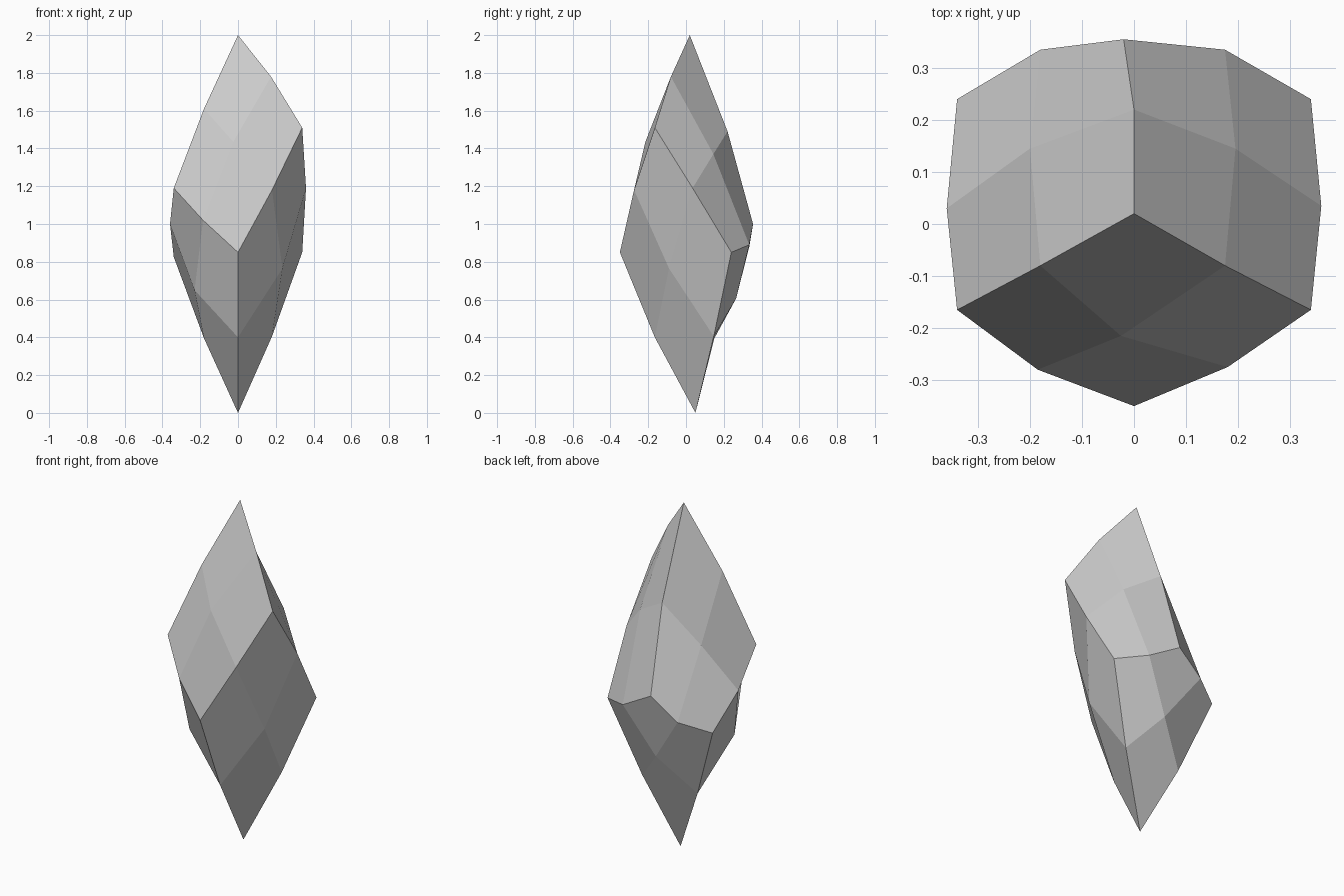
import bpy, bmesh

if "Cube" in bpy.data.objects:
    bpy.data.objects.remove(bpy.data.objects["Cube"])

# A stretched cube standing on one corner: 8 corners (T = top tip, G = bottom tip)
corners = {
    'T': (0, 0.02, 2), 'A': (-0.34, -0.165, 1.19), 'B': (0.34, -0.165, 1.51),
    'C': (-0.02, 0.355, 1.0), 'D': (0.34, 0.24, 0.85), 'E': (-0.34, 0.24, 0.825),
    'F': (0, -0.35, 0.85), 'G': (0, 0.05, 0),
}
# Slightly bulged edge midpoints
mids = {
    'AT': (-0.18, -0.08, 1.61), 'BT': (0.175, -0.08, 1.78), 'CT': (0, 0.22, 1.49),
    'AF': (-0.185, -0.28, 1.02), 'BF': (0.18, -0.275, 1.18),
    'BD': (0.36, 0.035, 1.19), 'CD': (0.175, 0.335, 0.89),
    'CE': (-0.18, 0.335, 0.88), 'AE': (-0.36, 0.03, 1.0),
    'FG': (0, -0.165, 0.4), 'DG': (0.18, 0.147, 0.405), 'EG': (-0.18, 0.15, 0.395),
}
# Centre of each of the six sides
sides = {
    'TAFB': (-0.025, -0.215, 1.435), 'TBDC': (0.195, 0.145, 1.37),
    'TCEA': (-0.2, 0.145, 1.265), 'GFBD': (0.235, -0.09, 0.765),
    'GEAF': (-0.23, -0.12, 0.65), 'GDCE': (0.01, 0.265, 0.605),
}

bm = bmesh.new()
vert = {k: bm.verts.new(p) for d in (corners, mids, sides) for k, p in d.items()}


def mid(a, b):
    return vert[''.join(sorted(a + b))]


# Split every side into four flat facets
for s in sides:
    for i in range(4):
        prev, cur, nxt = s[i - 1], s[i], s[(i + 1) % 4]
        bm.faces.new((mid(prev, cur), vert[cur], mid(cur, nxt), vert[s]))
bmesh.ops.recalc_face_normals(bm, faces=bm.faces)

mesh = bpy.data.meshes.new("crystal_shard")
bm.to_mesh(mesh)
bm.free()
bpy.context.collection.objects.link(bpy.data.objects.new("crystal_shard", mesh))
